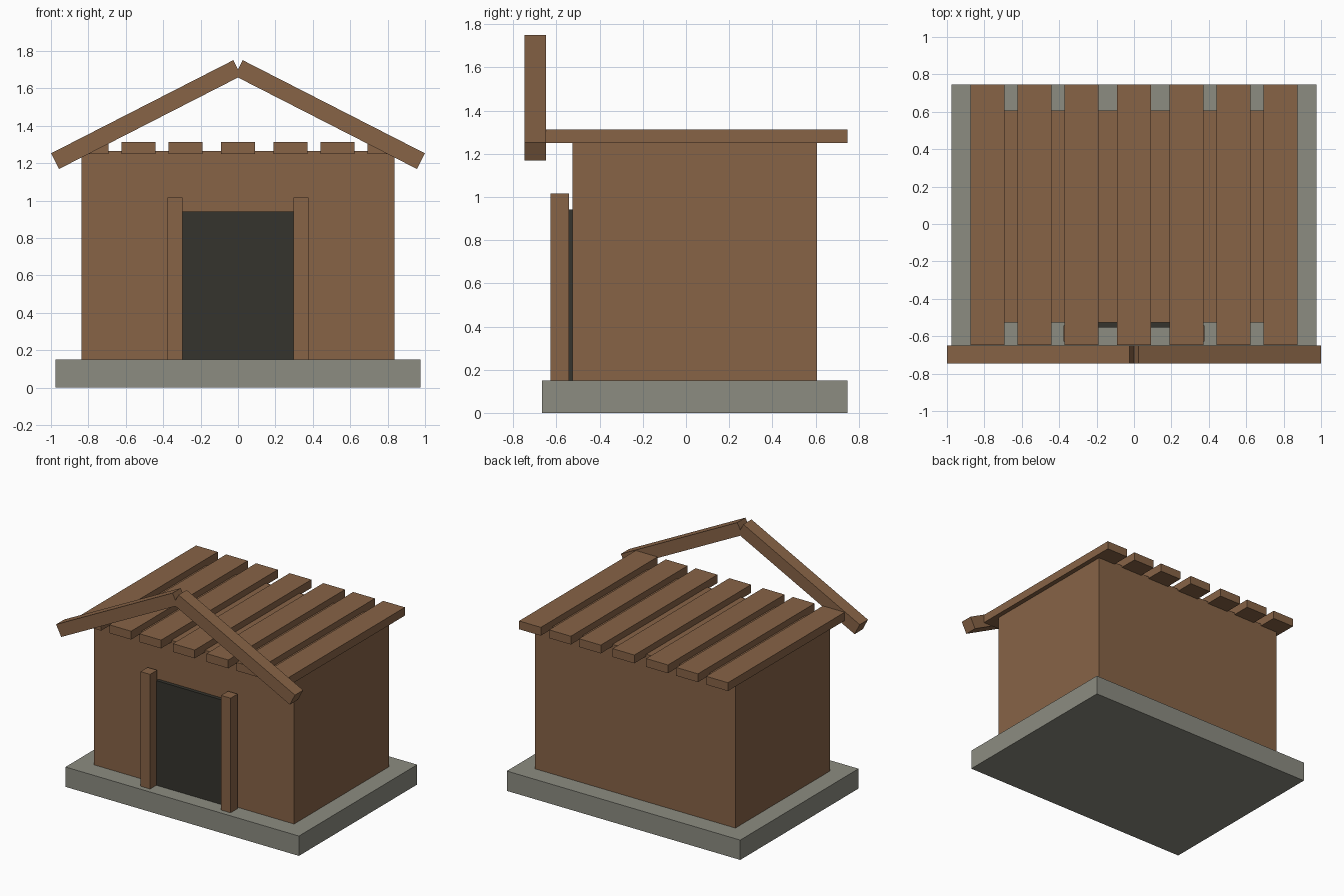
import bpy
from math import radians
from mathutils import Matrix, Vector

default = bpy.data.objects.get("Cube")
if default:
    bpy.data.objects.remove(default)


def make_material(name, rgb):
    mat = bpy.data.materials.new(name)
    mat.use_nodes = True
    mat.diffuse_color = (*rgb, 1)
    mat.node_tree.nodes["Principled BSDF"].inputs["Base Color"].default_value = (*rgb, 1)
    return mat


wood = make_material("brown wood", (0.245, 0.126, 0.062))
stone = make_material("grey stone", (0.262, 0.262, 0.22))
dark = make_material("dark doorway", (0.035, 0.034, 0.027))


def box(name, xs, ys, zs, mat, tilt=0):
    """Box spanning the given ranges, tilted about y through its centre."""
    spans = (xs, ys, zs)
    bpy.ops.mesh.primitive_cube_add(size=1, location=[sum(s) / 2 for s in spans])
    obj = bpy.context.object
    obj.name = name
    size = Vector([s[1] - s[0] for s in spans])
    turn = Matrix.Rotation(radians(tilt), 4, "Y")
    obj.data.transform(turn @ Matrix.Diagonal((*size, 1)))
    obj.data.materials.append(mat)
    return obj


# Stone base and solid hut body
box("base_slab", (-0.977, 0.977), (-0.667, 0.747), (0, 0.15), stone)
box("hut_body", (-0.838, 0.838), (-0.526, 0.606), (0.15, 1.265), wood)

# Doorway panel
box("doorway", (-0.297, 0.297), (-0.553, -0.52), (0.15, 0.942), dark)

# Roof planks laid front to back
for i, x in enumerate((-0.783, -0.532, -0.281, 0, 0.281, 0.532, 0.783)):
    box(f"roof_plank_{i + 1}", (x - 0.091, x + 0.091), (-0.648, 0.747), (1.25, 1.313), wood)

# Door posts and sloping gable beams on both sides
for side, s in (("left", 1), ("right", -1)):
    x = s * 0.337
    box(f"door_post_{side}", (x - 0.04, x + 0.04), (-0.627, -0.543), (0.15, 1.017), wood)
    x = s * 0.491
    box(f"gable_beam_{side}", (x - 0.547, x + 0.547), (-0.747, -0.649),
        (1.413, 1.507), wood, tilt=s * 27.07)
